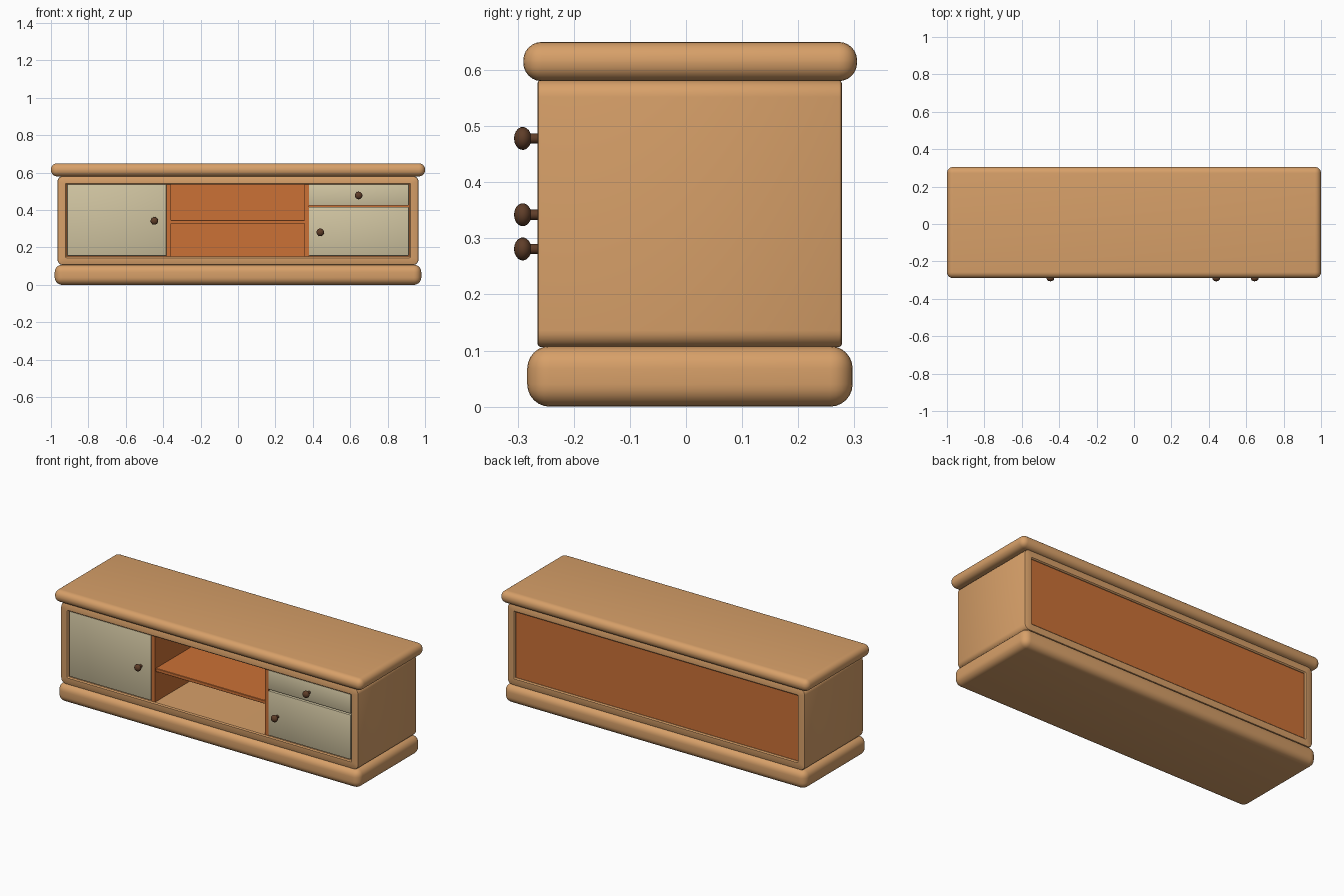
import bpy, bmesh, math

if "Cube" in bpy.data.objects:
    bpy.data.objects.remove(bpy.data.objects["Cube"])


def material(name, rgb):
    m = bpy.data.materials.new(name)
    m.diffuse_color = (*rgb, 1)
    m.use_nodes = True
    m.node_tree.nodes["Principled BSDF"].inputs["Base Color"].default_value = m.diffuse_color
    return m


WOOD = material("light_wood", (0.68, 0.35, 0.14))
ORANGE = material("orange_wood", (0.60, 0.165, 0.037))
CREAM = material("cream_paint", (0.64, 0.56, 0.36))
DARK = material("dark_wood", (0.115, 0.048, 0.022))


def finish(name, bm, mat):
    bmesh.ops.recalc_face_normals(bm, faces=bm.faces)
    mesh = bpy.data.meshes.new(name)
    bm.to_mesh(mesh)
    bm.free()
    mesh.materials.append(mat)
    ob = bpy.data.objects.new(name, mesh)
    bpy.context.collection.objects.link(ob)
    bpy.ops.object.select_all(action='DESELECT')
    ob.select_set(True)
    bpy.context.view_layer.objects.active = ob
    bpy.ops.object.shade_smooth_by_angle(angle=math.radians(35))
    return ob


def box(name, mat, x, y, z, r=0.0, seg=2):
    """Box from (min, max) ranges with rounded edges."""
    bm = bmesh.new()
    bmesh.ops.create_cube(bm, size=1)
    for v in bm.verts:
        v.co = [(lo + hi) / 2 + c * (hi - lo) for c, (lo, hi) in zip(v.co, (x, y, z))]
    if r:
        bmesh.ops.bevel(bm, geom=bm.edges[:], offset=r, segments=seg,
                        profile=0.5, affect='EDGES')
    return finish(name, bm, mat)


def frame(name, mat, zc, rings):
    """Hollow case lofted from rounded rectangles (y, half width, half height, radius)."""
    bm = bmesh.new()
    loops = []
    for y, w, h, r in rings:
        loop = []
        for q, (sx, sz) in enumerate(((1, 1), (-1, 1), (-1, -1), (1, -1))):
            for k in range(7):
                a = math.pi / 2 * (q + k / 6)
                loop.append(bm.verts.new((sx * (w - r) + r * math.cos(a), y,
                                          zc + sz * (h - r) + r * math.sin(a))))
        loops.append(loop)
    n = len(loops[0])
    for a, b in zip(loops, loops[1:] + loops[:1]):
        for i in range(n):
            j = (i + 1) % n
            bm.faces.new((a[i], a[j], b[j], b[i]))
    return finish(name, bm, mat)


def knob(name, x, z):
    """Stem and flattened round head turned about the y axis."""
    pts = [(-0.25, 0.0), (-0.25, 0.009), (-0.277, 0.009)]
    for k in range(1, 9):
        a = math.pi * (0.14 + 0.86 * k / 8)
        pts.append((-0.291 + 0.0155 * math.cos(a), 0.0205 * math.sin(a)))
    bm = bmesh.new()
    vs = [bm.verts.new((r, y, 0)) for y, r in pts]
    es = [bm.edges.new(p) for p in zip(vs, vs[1:])]
    bmesh.ops.spin(bm, geom=vs + es, cent=(0, 0, 0), axis=(0, 1, 0),
                   angle=2 * math.pi, steps=20, use_duplicate=False)
    bmesh.ops.remove_doubles(bm, verts=bm.verts[:], dist=0.0002)
    bmesh.ops.translate(bm, verts=bm.verts[:], vec=(x, 0, z))
    return finish(name, bm, DARK)


# Rounded plinth and top slab
box("base", WOOD, (-0.98, 0.98), (-0.283, 0.297), (0.0, 0.108), 0.04, 6)
box("top", WOOD, (-1.0, 1.0), (-0.29, 0.305), (0.58, 0.65), 0.033, 6)

# Hollow case, open at front and back
F, B = -0.265, 0.278
frame("case", WOOD, 0.344, [
    (F + 0.006, 0.965, 0.238, 0.03), (F + 0.002, 0.963, 0.236, 0.028),
    (F, 0.959, 0.232, 0.024), (F, 0.923, 0.199, 0.006),
    (F + 0.006, 0.917, 0.193, 0.002), (B - 0.006, 0.917, 0.193, 0.002),
    (B, 0.923, 0.199, 0.006), (B, 0.959, 0.232, 0.024),
    (B - 0.002, 0.963, 0.236, 0.028), (B - 0.006, 0.965, 0.238, 0.03)])

# Recessed back panel, dividers and shelf
box("back_panel", ORANGE, (-0.917, 0.917), (0.252, 0.268), (0.151, 0.537))
for name, x in (("left_divider", -0.37), ("right_divider", 0.367)):
    box(name, ORANGE, (x - 0.012, x + 0.012), (-0.257, 0.253), (0.151, 0.537))
box("shelf", ORANGE, (-0.36, 0.357), (-0.25, 0.253), (0.327, 0.347), 0.002, 1)

# Doors and drawer front
Y = (-0.261, -0.235)
box("left_door", CREAM, (-0.914, -0.383), Y, (0.155, 0.538), 0.004)
box("right_door", CREAM, (0.379, 0.913), Y, (0.155, 0.417), 0.004)
box("drawer_front", CREAM, (0.379, 0.913), Y, (0.424, 0.538), 0.004)

# Knobs
knob("left_door_knob", -0.447, 0.342)
knob("right_door_knob", 0.44, 0.281)
knob("drawer_knob", 0.645, 0.478)
